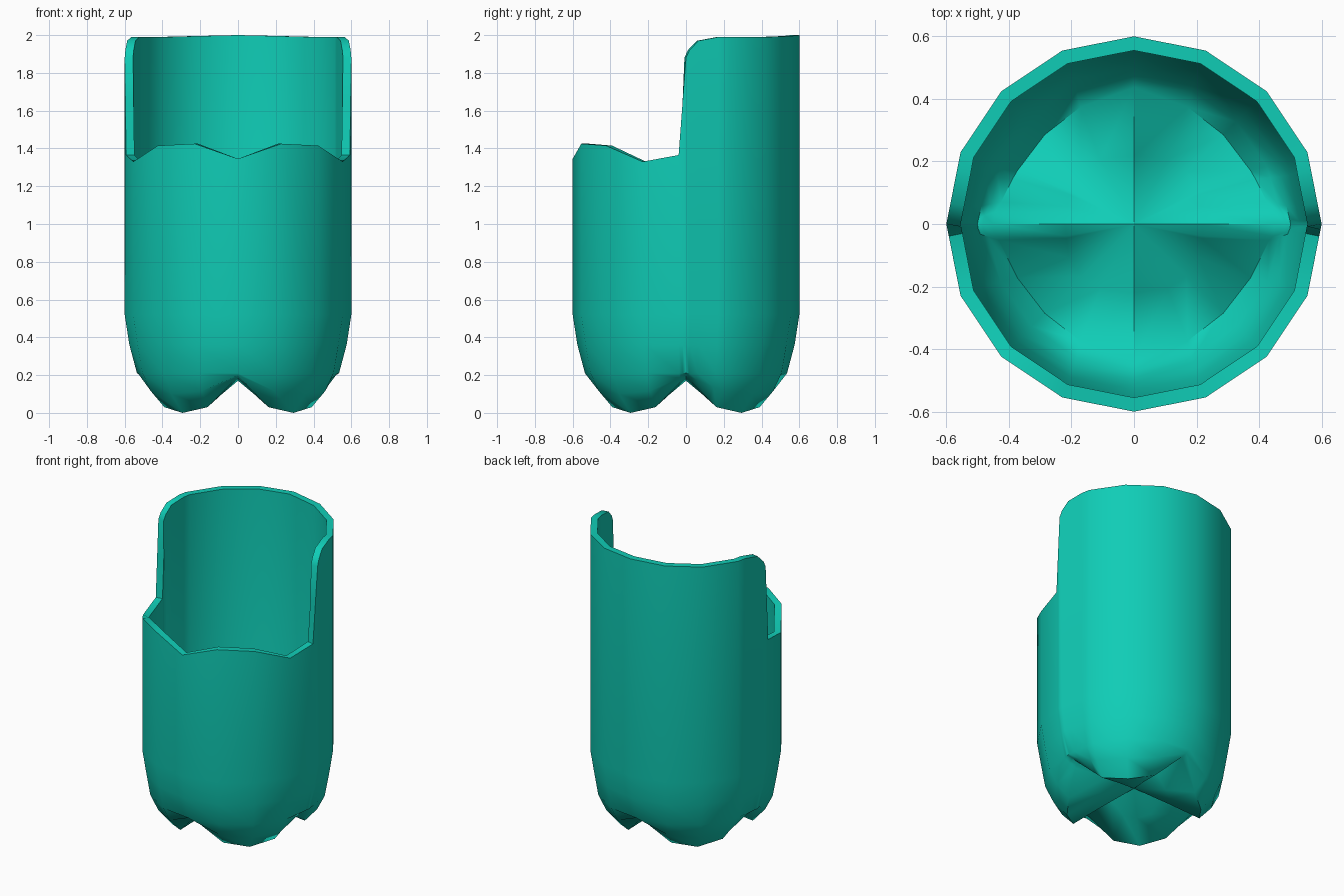
import bpy, bmesh, math

if "Cube" in bpy.data.objects:
    bpy.data.objects.remove(bpy.data.objects["Cube"])

# Rim outline of the right half: (position in 1/16 turns from +x, height)
RIM = [(-4, 1.345), (-3, 1.425), (-2, 1.415), (-1, 1.33), (-0.17, 1.365),
       (-0.08, 1.64), (0, 1.88), (0.08, 1.92), (0.29, 1.97), (0.75, 1.99),
       (1, 1.99), (2, 1.99), (3, 1.995), (4, 2.0)]
# Base rings: (valley radius, valley z, foot radius, foot z)
RINGS = [(0.60, 0.52, 0.60, 0.52), (0.575, 0.36, 0.575, 0.36),
         (0.535, 0.21, 0.55, 0.21), (0.50, 0.20, 0.50, 0.10),
         (0.46, 0.19, 0.415, 0.0), (0.22, 0.18, 0.22, 0.085)]


def corner(t, ring):
    """Point on a 16-sided ring, bulging down into four diagonal feet."""
    a = t * math.pi / 8
    u = abs(math.sin(2 * a)) ** 0.5 if t % 4 else 0
    rv, zv, rf, zf = ring
    r, z = rv + (rf - rv) * u, zv + (zf - zv) * u
    return (r * math.cos(a), r * math.sin(a), z)


def point(t, ring):
    """Extra columns lie on the straight side between two corners."""
    lo = math.floor(t)
    p, q = corner(lo, ring), corner(lo + 1, ring)
    return tuple(m + (n - m) * (t - lo) for m, n in zip(p, q))


# Cut bottle shell: right half columns, then the mirrored left half
columns = RIM + [(8 - t, z) for t, z in reversed(RIM[1:-1])]
bm = bmesh.new()
grid = []
for t, z in columns:
    top = point(t, (0.6, z, 0.6, z))
    grid.append([bm.verts.new(p) for p in [top] + [point(t, r) for r in RINGS]])
centre = bm.verts.new((0, 0, 0.17))
for i, a in enumerate(grid):
    b = grid[(i + 1) % len(grid)]
    for k in range(len(RINGS)):
        bm.faces.new((a[k], a[k + 1], b[k + 1], b[k]))
    bm.faces.new((a[-1], centre, b[-1]))
bmesh.ops.recalc_face_normals(bm, faces=bm.faces)
if sum(f.normal.dot(f.calc_center_median()) for f in bm.faces if f.calc_center_median().z > 0.5) < 0:
    bmesh.ops.reverse_faces(bm, faces=bm.faces)

mesh = bpy.data.meshes.new("cut_bottle_cup")
bm.to_mesh(mesh)
bm.free()
cup = bpy.data.objects.new("cut_bottle_cup", mesh)
bpy.context.collection.objects.link(cup)

# Wall thickness, inwards
solid = cup.modifiers.new("wall", 'SOLIDIFY')
solid.thickness = 0.045
solid.offset = -1

bpy.context.view_layer.objects.active = cup
cup.select_set(True)
bpy.ops.object.modifier_apply(modifier="wall")
bpy.ops.object.shade_smooth_by_angle(angle=math.radians(50))

mat = bpy.data.materials.new("teal_plastic")
mat.diffuse_color = (0.005, 0.61, 0.47, 1)
mat.use_nodes = True
mat.node_tree.nodes["Principled BSDF"].inputs["Base Color"].default_value = mat.diffuse_color
mesh.materials.append(mat)
